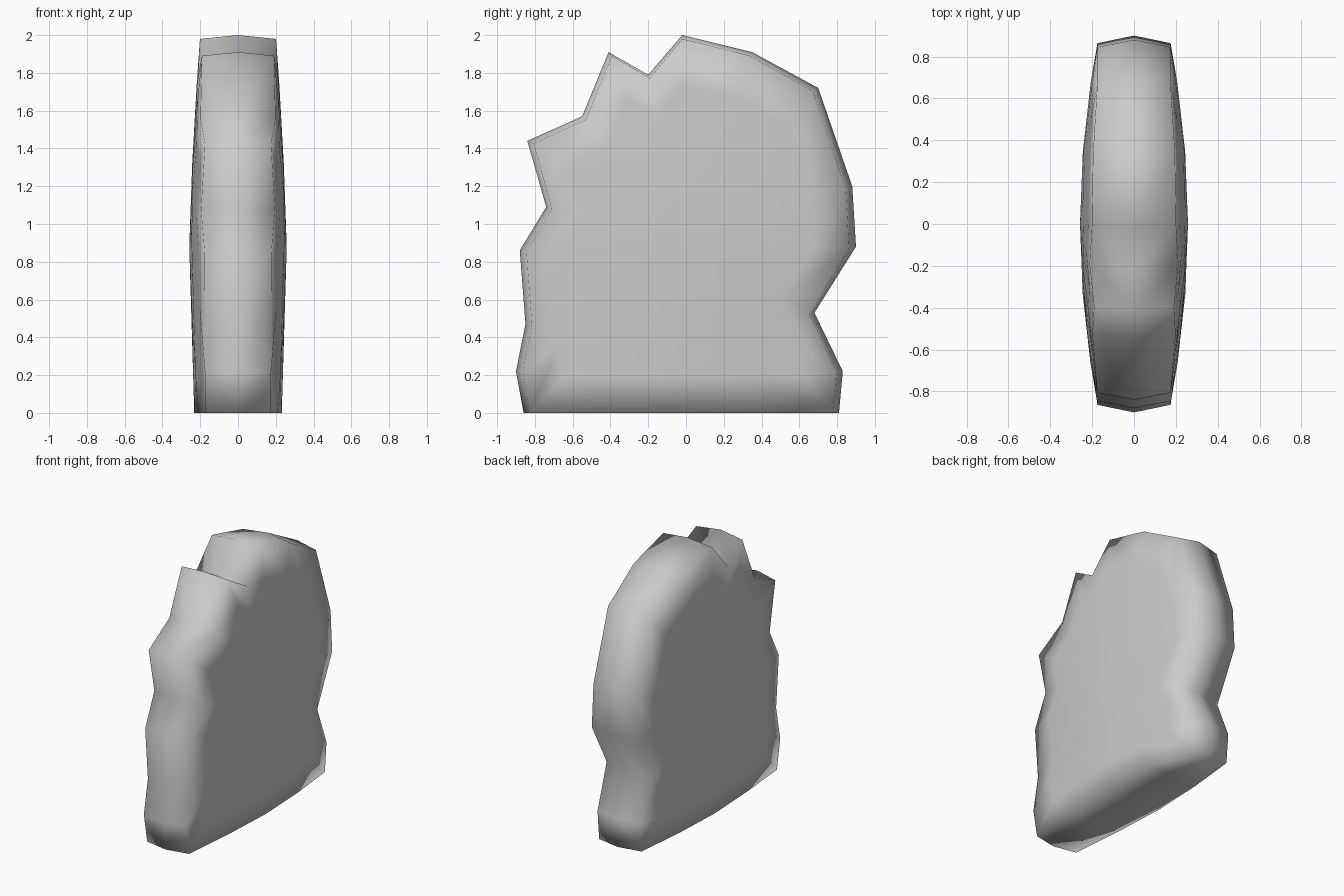
import bpy, bmesh

if "Cube" in bpy.data.objects:
    bpy.data.objects.remove(bpy.data.objects["Cube"])

# Jagged outline of the slab in the side view (y, z)
OUTLINE = [(-.86, 0), (-.90, .22), (-.85, .47), (-.88, .86), (-.74, 1.09), (-.84, 1.44),
           (-.55, 1.57), (-.41, 1.91), (-.20, 1.79), (-.02, 2.0), (.35, 1.91), (.70, 1.72),
           (.88, 1.2), (.90, .88), (.68, .53), (.83, .22), (.81, 0), (.42, 0), (0, 0), (-.45, 0)]
CY, CZ = 0, .88


def half_width(y, z):
    """Slab thickness, bulging towards the middle."""
    d = z - CZ
    drop = .112 * y * y + (.025 * d + .024 * d * d if d > 0 else -.03 * d)
    return max(.175, .258 - drop)


bm = bmesh.new()


def bridge(a, b):
    n = len(a)
    for i in range(n):
        j = (i + 1) % n
        bm.faces.new((a[i], a[j], b[j], b[i]))


# Central ridge, then an inset rim and bulging side rings on each side
ridge = [bm.verts.new((0, y, z)) for y, z in OUTLINE]
for side in (-1, 1):
    prev = ridge
    rim = [(y * .96, z * .99) for y, z in OUTLINE]
    for s in (1, .78, .4):
        pts = [(CY + (y - CY) * s, CZ + (z - CZ) * s) for y, z in rim]
        ring = [bm.verts.new((side * half_width(y, z), y, z)) for y, z in pts]
        bridge(prev, ring)
        prev = ring
    tip = bm.verts.new((side * half_width(CY, CZ), CY, CZ))
    for i in range(len(prev)):
        bm.faces.new((prev[i], prev[(i + 1) % len(prev)], tip))

bmesh.ops.recalc_face_normals(bm, faces=bm.faces[:])
# Flat ground contact
for v in bm.verts:
    if v.co.z < .02:
        v.co.z = 0
for f in bm.faces:
    f.smooth = True

mesh = bpy.data.meshes.new("rock_slab")
bm.to_mesh(mesh)
bm.free()
rock = bpy.data.objects.new("rock_slab", mesh)
bpy.context.collection.objects.link(rock)
